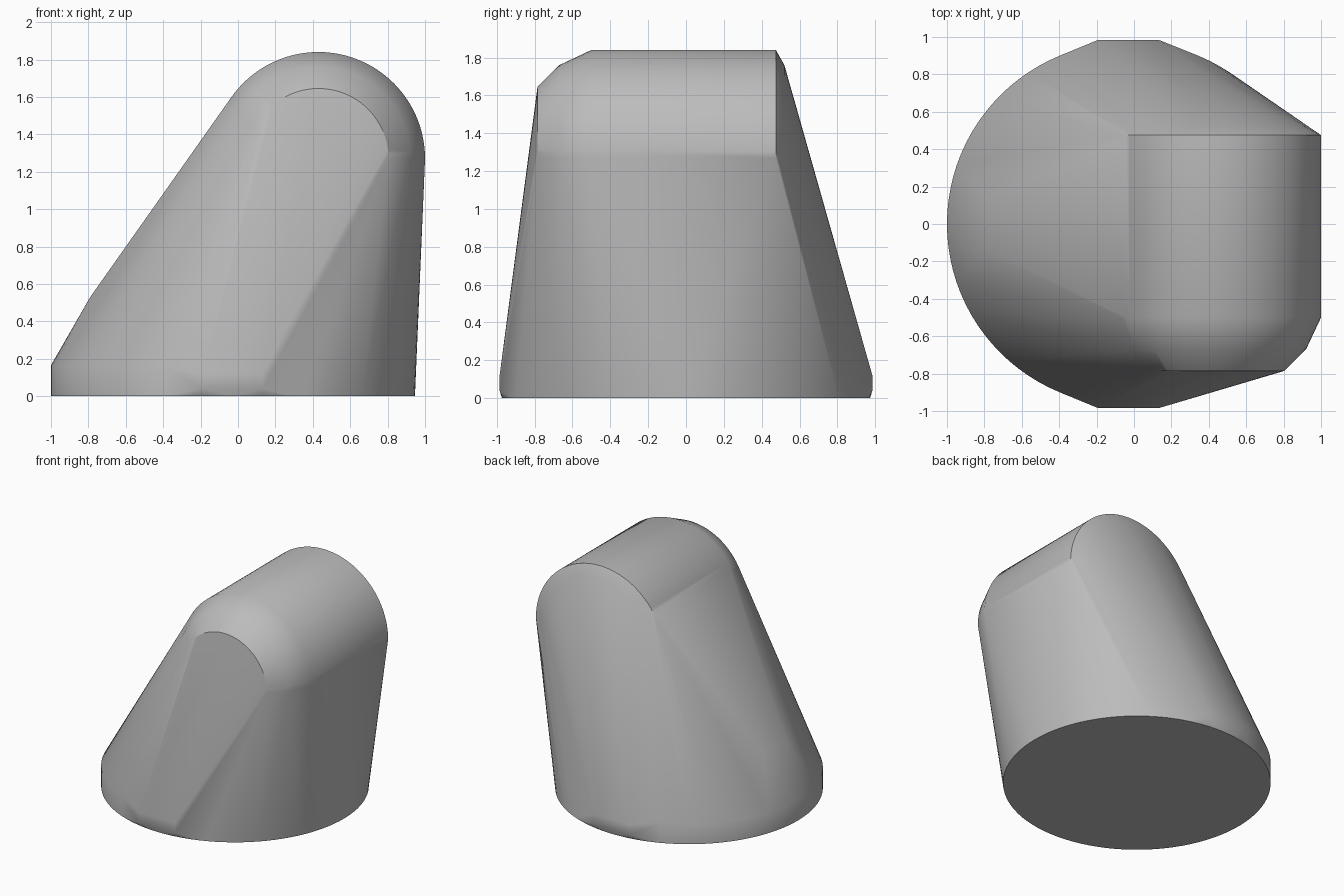
import bpy
import bmesh
from math import cos, sin, pi, radians

cube = bpy.data.objects.get("Cube")
if cube:
    bpy.data.objects.remove(cube, do_unlink=True)

grey = bpy.data.materials.new("neutral grey")
grey.use_nodes = True
colour = (0.5, 0.5, 0.5, 1)
grey.diffuse_color = colour
grey.node_tree.nodes["Principled BSDF"].inputs["Base Color"].default_value = colour

bm = bmesh.new()


def arch(y, radius, steps=48):
    """Half circle standing across the x axis, for the rounded head."""
    for i in range(steps + 1):
        a = pi * i / steps
        bm.verts.new((0.43 + radius * cos(a), y, 1.27 + radius * sin(a)))


# Rounded head, chamfered in two steps at the front and slightly at the back
for y, radius in ((-0.785, 0.375), (-0.67, 0.49), (-0.5, 0.57), (0.475, 0.57), (0.52, 0.49)):
    arch(y, radius)

# Round foot, with an upright rim on the low side
SEGMENTS = 96
for i in range(SEGMENTS):
    a = 2 * pi * i / SEGMENTS
    x, y = -0.027 + 0.973 * cos(a), 0.973 * sin(a)
    bm.verts.new((x, y, 0))
    if x < -0.36:
        bm.verts.new((x, y, 0.165))

# Flattened bumps at the front and back of the foot, and the shoulder
for side in (-1, 1):
    for x in (-0.19, 0.13):
        bm.verts.new((x, side * 0.985, 0.04))
        bm.verts.new((x, side * 0.985, 0.12))
    bm.verts.new((-0.79, side * 0.14, 0.53))

# Wrap everything in one convex skin
hull = bmesh.ops.convex_hull(bm, input=bm.verts[:])
loose = [v for v in bm.verts if not v.link_faces]
bmesh.ops.delete(bm, geom=loose, context="VERTS")
bmesh.ops.dissolve_limit(bm, angle_limit=radians(0.2), verts=bm.verts[:], edges=bm.edges[:])
bmesh.ops.recalc_face_normals(bm, faces=bm.faces[:])

mesh = bpy.data.meshes.new("leaning_body")
bm.to_mesh(mesh)
bm.free()
mesh.materials.append(grey)
body = bpy.data.objects.new("leaning_body", mesh)
bpy.context.collection.objects.link(body)
bpy.context.view_layer.objects.active = body
body.select_set(True)
bpy.ops.object.shade_smooth_by_angle(angle=radians(30))
